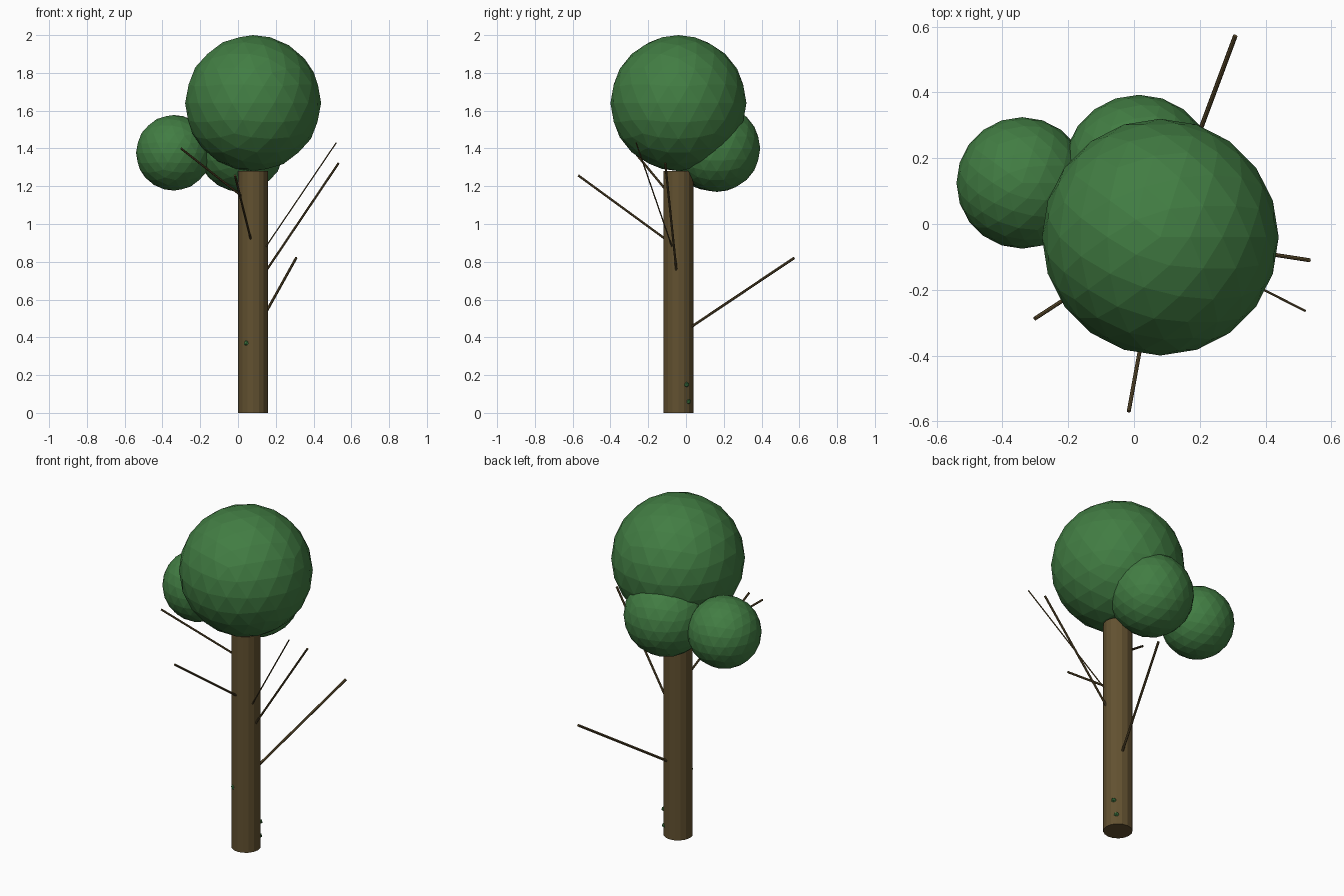
import bpy
from mathutils import Vector

if "Cube" in bpy.data.objects:
    bpy.data.objects.remove(bpy.data.objects["Cube"])


def material(name, color):
    m = bpy.data.materials.new(name)
    m.diffuse_color = (*color, 1)
    m.use_nodes = True
    m.node_tree.nodes["Principled BSDF"].inputs["Base Color"].default_value = m.diffuse_color
    return m


bark = material("bark brown", (0.122, 0.082, 0.030))
leaf = material("leaf green", (0.054, 0.205, 0.056))


def finish(name, mat):
    ob = bpy.context.object
    ob.name = name
    ob.data.materials.append(mat)
    return ob


def rod(name, start, end, radius, sides):
    start, end = Vector(start), Vector(end)
    axis = end - start
    bpy.ops.mesh.primitive_cylinder_add(
        vertices=sides, radius=radius, depth=axis.length,
        location=(start + end) / 2, rotation=axis.to_track_quat('Z', 'Y').to_euler())
    return finish(name, bark)


def ball(name, center, radius, detail=3):
    bpy.ops.mesh.primitive_ico_sphere_add(subdivisions=detail, radius=radius, location=center)
    return finish(name, leaf)


# Trunk
TX, TY = 0.08, -0.04
rod("trunk", (TX, TY, 0), (TX, TY, 1.28), 0.079, 16)

# Branches: start height on the trunk axis, tip, radius
branches = [
    (0.41, (0.308, 0.572, 0.82), 0.007),
    (0.65, (0.533, -0.11, 1.323), 0.006),
    (0.78, (0.52, -0.264, 1.43), 0.0035),
    (0.87, (-0.016, -0.57, 1.257), 0.006),
    (1.10, (-0.302, -0.288, 1.40), 0.006),
]
for i, (z, tip, r) in enumerate(branches):
    rod(f"branch_{i + 1}", (TX, TY, z), tip, r, 8)

# Foliage balls
ball("crown_foliage", (TX, TY, 1.64), 0.36)
ball("left_foliage", (-0.34, 0.125, 1.377), 0.2)
ball("back_foliage", (0.015, 0.163, 1.40), 0.23)

# Tiny leaf buds just breaking the bark surface
for i, p in enumerate([(0.045, -0.106, 0.37), (0.143, 0.002, 0.15), (0.133, 0.012, 0.06)]):
    ball(f"bud_{i + 1}", p, 0.015, 1)
